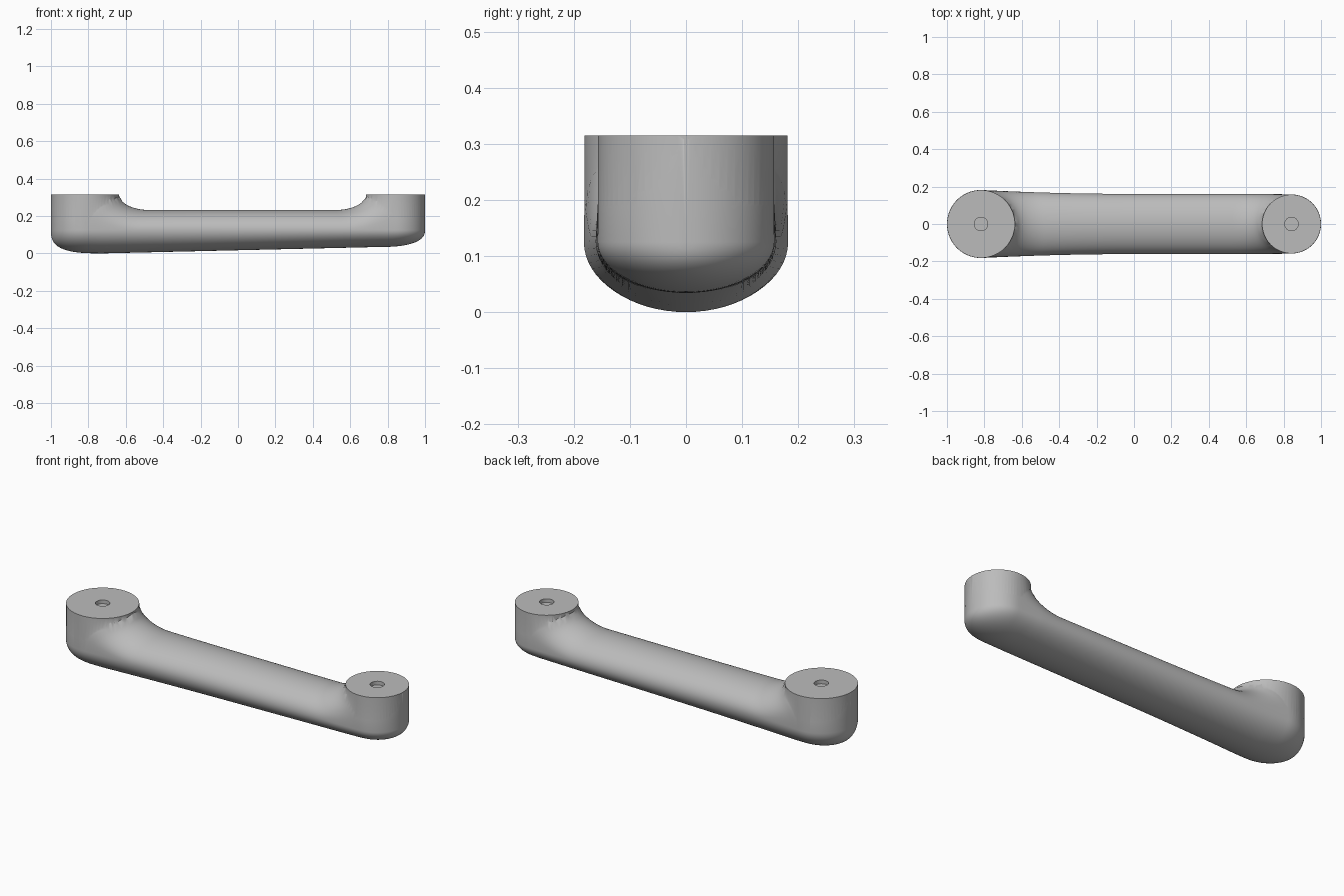
import bpy, bmesh
from math import pi, sin, cos, sqrt, hypot

if "Cube" in bpy.data.objects:
    bpy.data.objects.remove(bpy.data.objects["Cube"])

TOP, MID, BAR_TOP = 0.315, 0.125, 0.232
SEGS = 64
POSTS = {"left": (0.842, 0.158), "right": (-0.818, 0.182)}   # centre x, radius

grey = bpy.data.materials.new("satin grey")
grey.use_nodes = True
colour = (0.5, 0.5, 0.5, 1)
grey.diffuse_color = colour
grey.node_tree.nodes["Principled BSDF"].inputs["Base Color"].default_value = colour


def make_object(name, bm):
    bmesh.ops.recalc_face_normals(bm, faces=bm.faces)
    mesh = bpy.data.meshes.new(name)
    bm.to_mesh(mesh)
    bm.free()
    mesh.materials.append(grey)
    obj = bpy.data.objects.new(name, mesh)
    bpy.context.collection.objects.link(obj)
    return obj


def cylinder(name, x, radius, z0, z1, segs=SEGS):
    bm = bmesh.new()
    bmesh.ops.create_cone(bm, cap_ends=True, segments=segs,
                          radius1=radius, radius2=radius, depth=z1 - z0)
    bmesh.ops.translate(bm, verts=bm.verts, vec=(x, 0, (z0 + z1) / 2))
    return make_object(name, bm)


def combine(target, tool, operation):
    mod = target.modifiers.new(operation.lower(), "BOOLEAN")
    mod.operation, mod.solver, mod.object = operation, "EXACT", tool
    bpy.context.view_layer.objects.active = target
    bpy.ops.object.modifier_apply(modifier=mod.name)
    bpy.data.objects.remove(tool)


def half_width(x):
    (lx, lr), (rx, rr) = POSTS["left"], POSTS["right"]
    if x <= rx:
        return sqrt(max(0, rr**2 - (x - rx)**2))
    if x >= lx:
        return sqrt(max(0, lr**2 - (x - lx)**2))
    # wide at the large post, easing to a nearly constant bar
    u = min(1, (x - rx) / 0.8)
    bar = 0.161 + (rr - 0.161) * (1 - u)**2
    v = max(0, (x - 0.7) / (lx - 0.7))
    return bar + (lr - 0.161) * v


def underside(x):
    # gently sloping belly with rounded ends
    def rounded(floor, u, p):
        return MID - (MID - floor) * max(0, 1 - u**p)**(1 / p)
    if x < -0.72:
        return rounded(0, min(1, (-0.72 - x) / 0.28), 3)
    if x > 0.75:
        return rounded(0.034, min(1, (x - 0.75) / 0.25), 2.5)
    return 0.034 * (x + 0.72) / 1.47


def fillet(x, y):
    # quarter-round blend that climbs each post
    best = 0
    for px, r in POSTS.values():
        u = min(1, max(0.002, (hypot(x - px, y) - r) / 0.16))
        best = max(best, 1 - sqrt(1 - (1 - u)**2))
    return min(best, 0.94)


def section(x):
    w, b = half_width(x), underside(x)
    ring = []
    for i in range(SEGS):
        t = 2 * pi * i / SEGS
        y, s = w * cos(t), sin(t)
        if s < 0:
            z = MID + (MID - b) * s
        else:
            z = MID + (BAR_TOP - MID) * s
            z += (TOP - z) * fillet(x, y) * sqrt(max(0, s))
        ring.append((x, y, z))
    return ring


# Bar: elliptical sections lofted between the rounded ends
(lx, lr), (rx, rr) = POSTS["left"], POSTS["right"]
stations = [rx - rr * cos(pi / 2 * i / 16) for i in range(1, 17)]
stations += [rx + (lx - rx) * i / 100 for i in range(1, 100)]
stations += [lx + lr * sin(pi / 2 * i / 16) for i in range(16)]
bm = bmesh.new()
rings = [[bm.verts.new(p) for p in section(x)] for x in stations]
for a, c in zip(rings, rings[1:]):
    for i in range(SEGS):
        j = (i + 1) % SEGS
        bm.faces.new((a[i], a[j], c[j], c[i]))
for ring, x in ((rings[0], -1), (rings[-1], 1)):
    tip = bm.verts.new((x, 0, MID))
    for i in range(SEGS):
        bm.faces.new((ring[i], ring[(i + 1) % SEGS], tip))
handle = make_object("pull_handle", bm)

# Posts with flat mounting faces and shallow screw holes
for side, (x, r) in POSTS.items():
    combine(handle, cylinder(side + "_post", x, r - 0.0008, MID + 0.002, TOP), "UNION")
for side, (x, r) in POSTS.items():
    combine(handle, cylinder(side + "_screw_hole", x, 0.036, TOP - 0.02, TOP + 0.05, 32),
            "DIFFERENCE")

bpy.ops.object.select_all(action="DESELECT")
handle.select_set(True)
bpy.context.view_layer.objects.active = handle
bpy.ops.object.shade_smooth_by_angle(angle=0.6)
